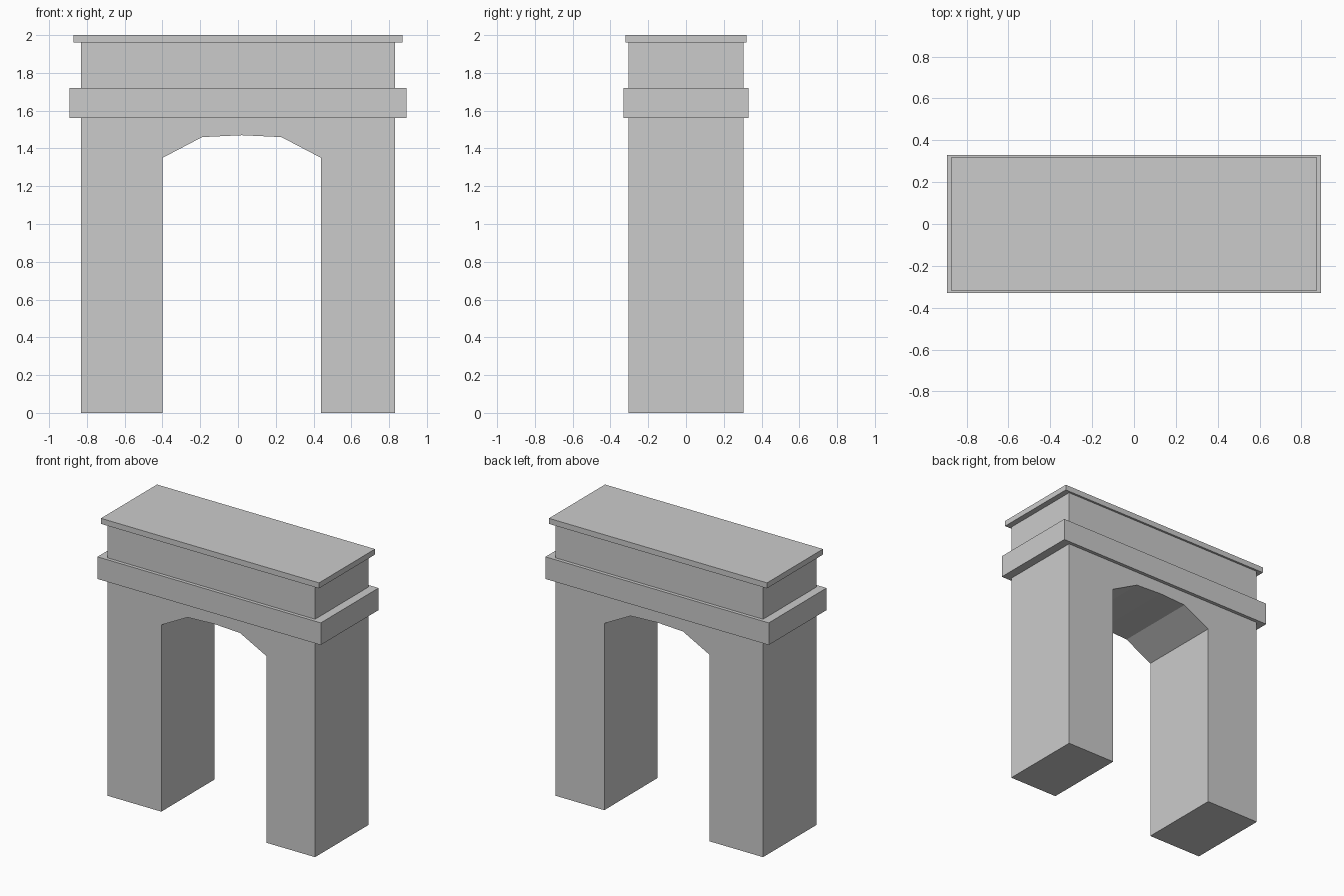
import bpy
import bmesh

if "Cube" in bpy.data.objects:
    bpy.data.objects.remove(bpy.data.objects["Cube"])


def prism(name, outline, y0, y1):
    """Extrude an outline in the XZ plane from y0 to y1."""
    bm = bmesh.new()
    face = bm.faces.new([bm.verts.new((x, y0, z)) for x, z in outline])
    result = bmesh.ops.extrude_face_region(bm, geom=[face])
    moved = [g for g in result["geom"] if isinstance(g, bmesh.types.BMVert)]
    bmesh.ops.translate(bm, verts=moved, vec=(0, y1 - y0, 0))
    bmesh.ops.recalc_face_normals(bm, faces=bm.faces)
    mesh = bpy.data.meshes.new(name)
    bm.to_mesh(mesh)
    bm.free()
    obj = bpy.data.objects.new(name, mesh)
    bpy.context.collection.objects.link(obj)
    return obj


def slab(name, half_x, half_y, z0, z1):
    """Rectangular slab centred on the arch."""
    outline = [(-half_x, z0), (half_x, z0), (half_x, z1), (-half_x, z1)]
    return prism(name, outline, -half_y, half_y)


# Gateway body: two piers joined above a faceted, slightly off-centre opening
opening = [(-0.40, 0), (-0.40, 1.35), (-0.19, 1.46), (0.02, 1.47),
           (0.23, 1.46), (0.44, 1.35), (0.44, 0)]
prism("arch_body", [(-0.83, 0)] + opening + [(0.83, 0), (0.83, 1.97), (-0.83, 1.97)],
      -0.305, 0.305)

# Projecting cornice band and thin roof slab
slab("cornice_band", 0.893, 0.33, 1.56, 1.72)
slab("roof_slab", 0.872, 0.32, 1.96, 2.0)
